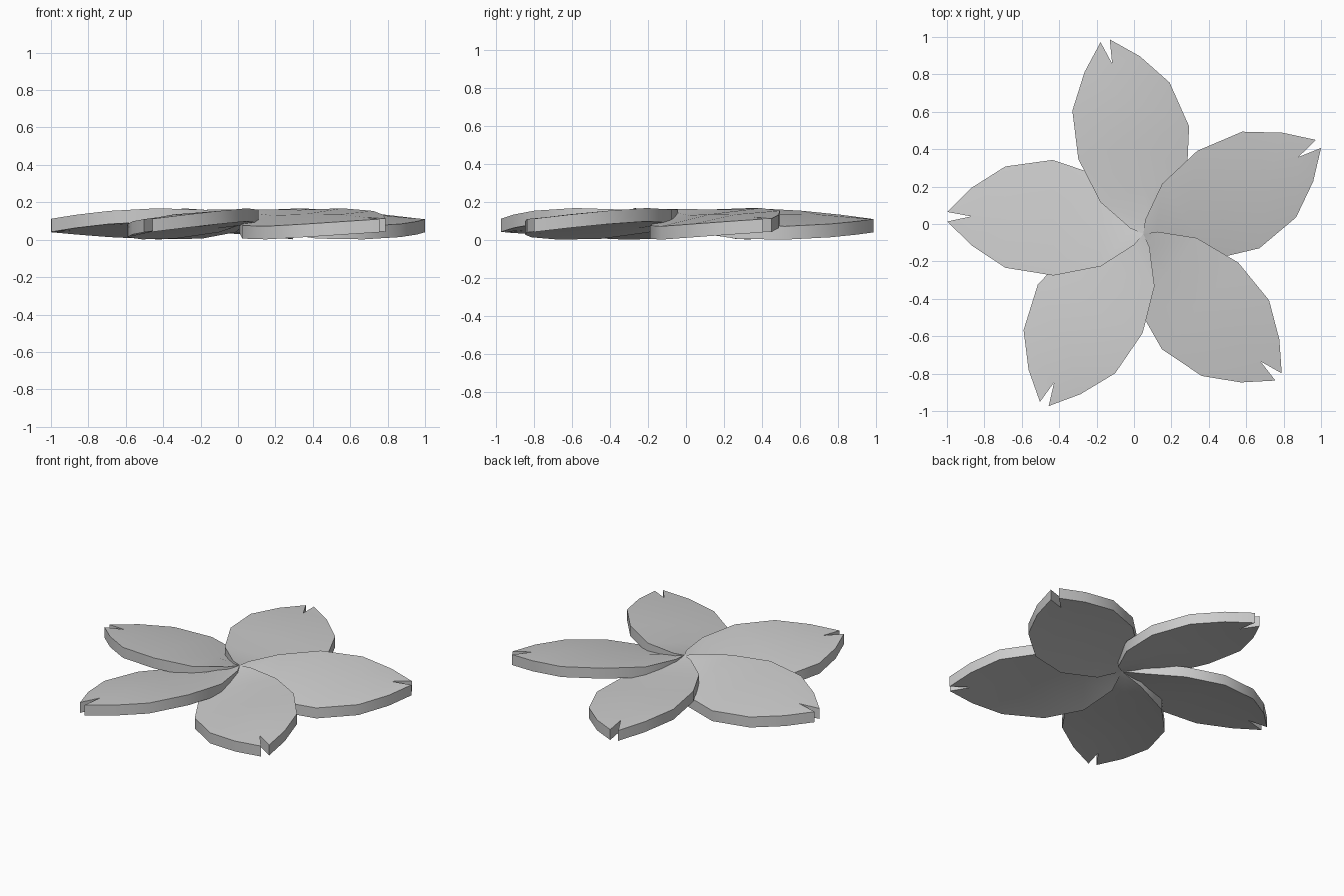
import bpy, bmesh
from math import radians
from mathutils import Matrix

if "Cube" in bpy.data.objects:
    bpy.data.objects.remove(bpy.data.objects["Cube"])

THICK = 0.07
CENTRE = (0.05, -0.053, 0)
# petal profile along local +x: raised edge, middle line and tucked-under edge
BASE = (0, 0, 0.162)
RAISED = [(.043, .063, .162), (.211, .193, .160), (.459, .265, .168),
          (.719, .247, .154), (.909, .144, .133)]
TUCKED = [(.075, -.13, .110), (.27, -.29, .076), (.518, -.35, .072),
          (.768, -.292, .084), (.936, -.163, .098)]
DOME = [.008, .012, .016, .016]
NOTCH = (.925, -.01, .120)
TIP_A, TIP_B = (1.05, .029, .112), (1.055, -.022, .110)


def petal(name, angle):
    bm = bmesh.new()
    base = bm.verts.new(BASE)
    up = [bm.verts.new(p) for p in RAISED]
    low = [bm.verts.new(p) for p in TUCKED]
    mid = [bm.verts.new(((a[0] + b[0]) / 2, (a[1] + b[1]) / 2, (a[2] + b[2]) / 2 + d))
           for a, b, d in zip(RAISED, TUCKED, DOME)]
    mid.append(bm.verts.new(NOTCH))
    # upper skin, ending in two points around the notch
    bm.faces.new((base, mid[0], up[0]))
    bm.faces.new((base, low[0], mid[0]))
    for i in range(4):
        bm.faces.new((mid[i], mid[i + 1], up[i + 1], up[i]))
        bm.faces.new((low[i], low[i + 1], mid[i + 1], mid[i]))
    bm.faces.new((mid[4], bm.verts.new(TIP_A), up[4]))
    bm.faces.new((low[4], bm.verts.new(TIP_B), mid[4]))
    # thickness straight down, keeping the upper skin
    ret = bmesh.ops.extrude_face_region(bm, geom=bm.faces[:], use_keep_orig=True)
    for v in ret["geom"]:
        if isinstance(v, bmesh.types.BMVert):
            v.co.z = max(0, v.co.z - THICK)
    bmesh.ops.recalc_face_normals(bm, faces=bm.faces[:])
    bm.transform(Matrix.Translation(CENTRE) @ Matrix.Rotation(radians(angle), 4, 'Z'))
    me = bpy.data.meshes.new(name)
    bm.to_mesh(me)
    bm.free()
    ob = bpy.data.objects.new(name, me)
    bpy.context.collection.objects.link(ob)
    bpy.context.view_layer.objects.active = ob
    ob.select_set(True)


# five petals, slightly uneven spacing
for i, a in enumerate((27, 101, 174.8, 239.6, 313.2)):
    petal(f"petal_{i + 1}", a)
bpy.ops.object.shade_smooth_by_angle(angle=radians(30))
